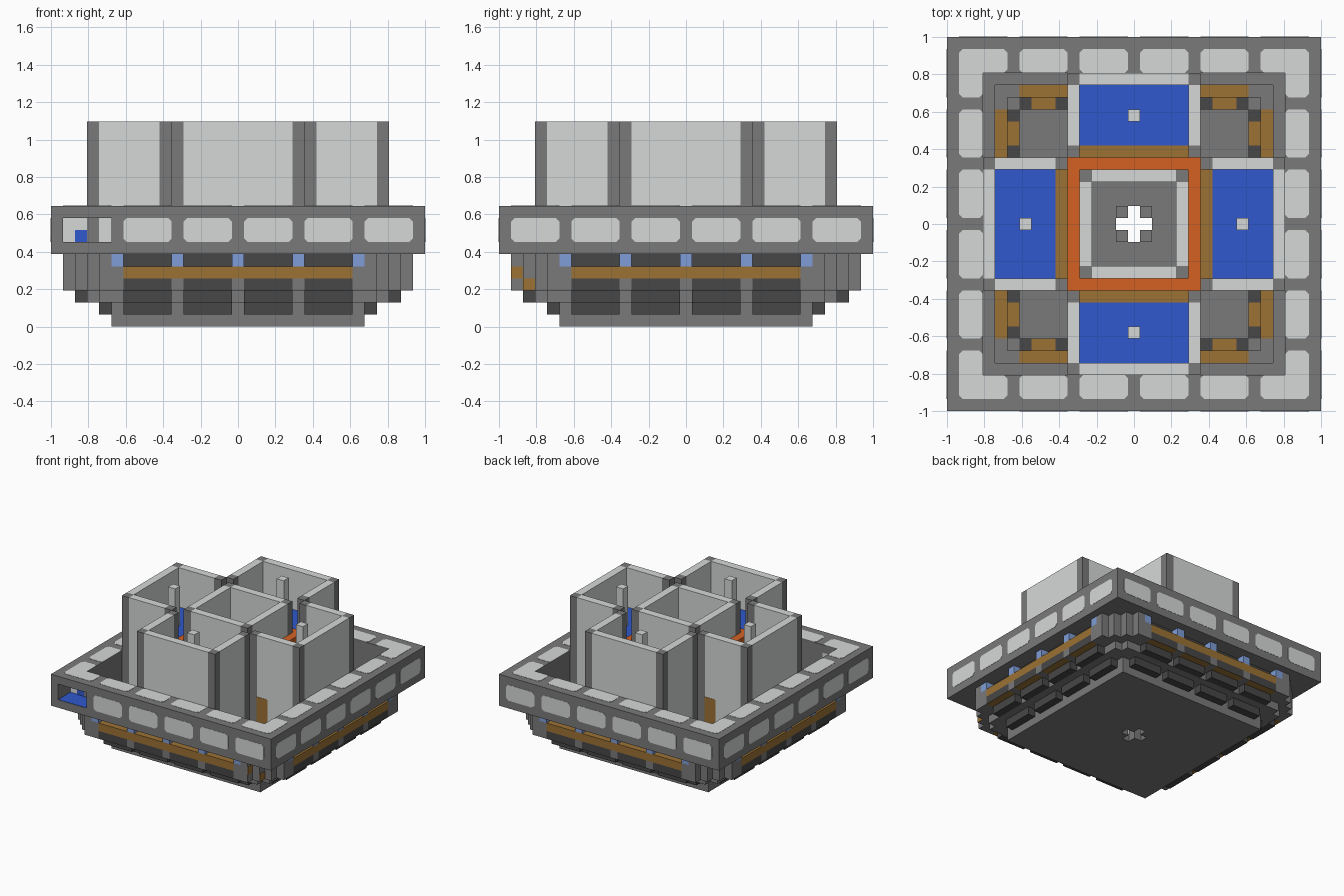
import bpy, bmesh, math
from mathutils import Matrix, Vector

if "Cube" in bpy.data.objects:
    bpy.data.objects.remove(bpy.data.objects["Cube"])

U = 2 / 31      # one block
P = 0.03        # plate thickness in blocks


def lin(c):
    c /= 255
    return c / 12.92 if c <= 0.04045 else ((c + 0.055) / 1.055) ** 2.4


COLOURS = {
    "stone_grey": (122, 122, 122), "light_grey": (214, 217, 216),
    "dark_grey": (71, 71, 71), "blue": (48, 88, 204), "orange": (212, 97, 34),
    "brown": (156, 114, 52), "pale_blue": (127, 157, 215)}
MATS = {}
for n, c in COLOURS.items():
    m = bpy.data.materials.new(n)
    m.diffuse_color = (*[lin(v) for v in c], 1)
    m.use_nodes = True
    m.node_tree.nodes["Principled BSDF"].inputs["Base Color"].default_value = m.diffuse_color
    MATS[n] = m
NAMES = list(MATS)
GREY, LIGHT, DARK, BLUE, ORANGE, BROWN, PALE = range(7)


def turn(k):
    return Matrix.Rotation(k * math.pi / 2, 4, 'Z')


class Part:
    """Collects blocks (in block units) into one object."""

    def __init__(self, name):
        self.name, self.bm = name, bmesh.new()

    def box(self, x0, x1, y0, y1, z0, z1, mat, k=0, top=None, bottom=None):
        outline = [(x0, y0), (x1, y0), (x1, y1), (x0, y1)]
        self.prism(outline, z0, z1, mat, turn(k), top, bottom)

    def prism(self, pts, z0, z1, mat, mx, top=None, bottom=None):
        bm = self.bm
        lo = [bm.verts.new(mx @ Vector((x, y, z0)) * U) for x, y in pts]
        hi = [bm.verts.new(mx @ Vector((x, y, z1)) * U) for x, y in pts]

        def face(vs, override=None):
            bm.faces.new(vs).material_index = mat if override is None else override
        face(lo[::-1], bottom)
        face(hi, top)
        n = len(pts)
        for i in range(n):
            j = (i + 1) % n
            face((lo[i], lo[j], hi[j], hi[i]))

    def done(self):
        me = bpy.data.meshes.new(self.name)
        bmesh.ops.recalc_face_normals(self.bm, faces=self.bm.faces[:])
        self.bm.to_mesh(me)
        self.bm.free()
        for n in NAMES:
            me.materials.append(MATS[n])
        bpy.context.collection.objects.link(bpy.data.objects.new(self.name, me))


def clipped(x0, x1, y0, y1, c=0.3):
    return [(x0 + c, y0), (x1 - c, y0), (x1, y0 + c), (x1, y1 - c),
            (x1 - c, y1), (x0 + c, y1), (x0, y1 - c), (x0, y0 + c)]


# Base slab with a cross-shaped hole
base = Part("base_slab")
for k in range(4):
    base.box(-10.5, 1.5, -10.5, -1.5, 0, 1, GREY, k)
    base.box(-1.5, -0.5, -1.5, -0.5, 0, 2, GREY, k)
base.done()

# Stepped hull walls flaring outwards
hull = Part("hull_walls")
for k in range(4):
    hull.box(-9.5, 9.5, -10.5, -9.5, 1, 2, GREY, k, top=DARK)
    hull.box(-10.5, -9.5, -10.5, -9.5, 1, 2, GREY, k)
    hull.box(-10.5, 10.5, -12.5, -10.5, 2, 3, GREY, k)
    hull.box(-10.5, 10.5, -13.5, -11.5, 3, 4, GREY, k)
    hull.box(-9.5, 9.5, -14.5, -11.5, 4, 5, BROWN, k)
    for s in (-10.5, 9.5):
        hull.box(s, s + 1, -14.5, -11.5, 4, 5, GREY, k)
    hull.box(-10.5, 10.5, -13.5, -11.5, 5, 6, DARK, k, top=GREY)
hull.done()

# Dark bay blocks on each step
bays = Part("bay_blocks")
for k in range(4):
    for x in (-9.5, -4.5, 0.5, 5.5):
        bays.box(x, x + 4, -11.5, -10.5, 1, 2, DARK, k)
        bays.box(x, x + 4, -13.5, -12.5, 2, 3, DARK, k)
        bays.box(x, x + 4, -14.5, -13.5, 3, 4, DARK, k, bottom=BROWN)
bays.done()

# Staircase corners of the hull
corners = Part("hull_corners")
for k in range(4):
    for a in range(4):
        for b in range(4 - a):
            x, y = 10.5 + a, 10.5 + b
            if a + b < 2:
                corners.box(x, x + 1, y, y + 1, 2, 3, GREY, k)
            if a + b:
                corners.box(x, x + 1, y, y + 1, 3, 6, GREY, k)
# brown beam ends beside the front right corner
corners.box(11.5, 11.5 + P, -14.5, -13.5, 4, 5, BROWN)
corners.box(12.5, 12.5 + P, -13.5, -12.5, 3, 4, BROWN)
corners.done()

# Ribs between the bays, with pale blue lamps on top
ribs, lamps = Part("hull_ribs"), Part("rib_lamps")
for k in range(4):
    for x in (-10, -5, 0, 5, 10):
        ribs.box(x - 0.5, x + 0.5, -14.5, -13.5, 3, 4, GREY, k)
        lamps.box(x - 0.5, x + 0.5, -14.5, -13.5, 5, 6, PALE, k)
ribs.done()
lamps.done()

# Brown trim on the inner ledges
ledge = Part("ledge_trim")
for k in range(4):
    for s in (-1, 1):
        for a, b, y, z in ((5.5, 9.5, -11.5, 3), (6.5, 8.5, -10.5, 2)):
            lo, hi = sorted((s * a, s * b))
            ledge.box(lo, hi, y, y + 1, z, z + P, BROWN, k)
ledge.done()

# Parapet ring; the front left bay is left open
ring = Part("parapet_ring")
for k in range(1, 4):
    ring.box(-15.5, 12.5, -15.5, -12.5, 6, 10, GREY, k)
ring.box(-15.5, 12.5, -15.5, -12.5, 6, 7, GREY)
ring.box(-15.5, 12.5, -15.5, -12.5, 9, 10, GREY)
ring.box(-15.5, -14.5, -15.5, -12.5, 7, 9, GREY)
ring.box(-10.5, 12.5, -15.5, -12.5, 7, 9, GREY)
ring.done()

# Niche in the open bay
niche = Part("niche")
niche.box(-14.5, -10.5, -13, -12.5, 7, 9, LIGHT)
niche.box(-12.5, -11.5, -13.1, -13, 7, 9, GREY)
niche.box(-14.5, -10.5, -15.45, -13, 7, 7 + P, BLUE)
niche.box(-13.5, -12.5, -13.1, -13, 7, 8, BLUE)
niche.done()

# Light panels on the sides and top of the parapet
panels = Part("parapet_panels")
for k in range(4):
    stand = turn(k) @ Matrix.Translation((0, -15.5, 0)) @ Matrix.Rotation(math.pi / 2, 4, 'X')
    for i in range(6):
        x = -14.5 + 5 * i
        if k or i:
            panels.prism(clipped(x, x + 4, 7, 9), 0, P, LIGHT, stand)
        if 0 < i < 5:
            panels.prism(clipped(x, x + 4, -14.5, -12.5), 10, 10 + P, LIGHT, turn(k))
    ell = [(-14.2, -14.5), (-10.8, -14.5), (-10.5, -14.2), (-10.5, -12.8), (-10.8, -12.5),
           (-12.5, -12.5), (-12.5, -10.8), (-12.8, -10.5), (-14.2, -10.5), (-14.5, -10.8),
           (-14.5, -14.2)]
    panels.prism(ell, 10, 10 + P, LIGHT, turn(k))
panels.done()

# Four outer towers, open towards the middle
for k, side in enumerate(("front", "right", "back", "left")):
    t = Part(side + "_tower")
    t.box(-4.5, 4.5, -12.5, -11.5, 6, 17, LIGHT, k)
    for s in (-5.5, 4.5):
        t.box(s, s + 1, -11.5, -6.5, 3, 17, LIGHT, k)
        t.box(s, s + 1, -9.5, -6.5, 1, 3, LIGHT, k)
        t.box(s, s + 1, -12.5, -11.5, 6, 17, GREY, k)
        t.box(s, s + 1, -6.5, -5.5, 1, 17, GREY, k)
    t.box(-5.5 - P, -5.5, -8, -6.5, 6, 9.2, BROWN, k)
    t.box(-4.5, 4.5, -11.5, -6.5, 10, 12, BLUE, k)
    t.box(-4.5, 4.5, -6.5, -5.5, 10, 12, BROWN, k)
    t.box(-0.5, 0.5, -9.5, -8.5, 12, 17, LIGHT, k)
    t.done()

# Central tower with an orange collar
core, collar = Part("central_tower"), Part("orange_collar")
for k in range(4):
    core.box(-3.5, 3.5, -4.5, -3.5, 1, 17, LIGHT, k)
    core.box(-4.5, -3.5, -4.5, -3.5, 1, 17, GREY, k)
    collar.box(-5.5, 4.5, -5.5, -4.5, 10, 13, ORANGE, k)
core.done()
collar.done()
